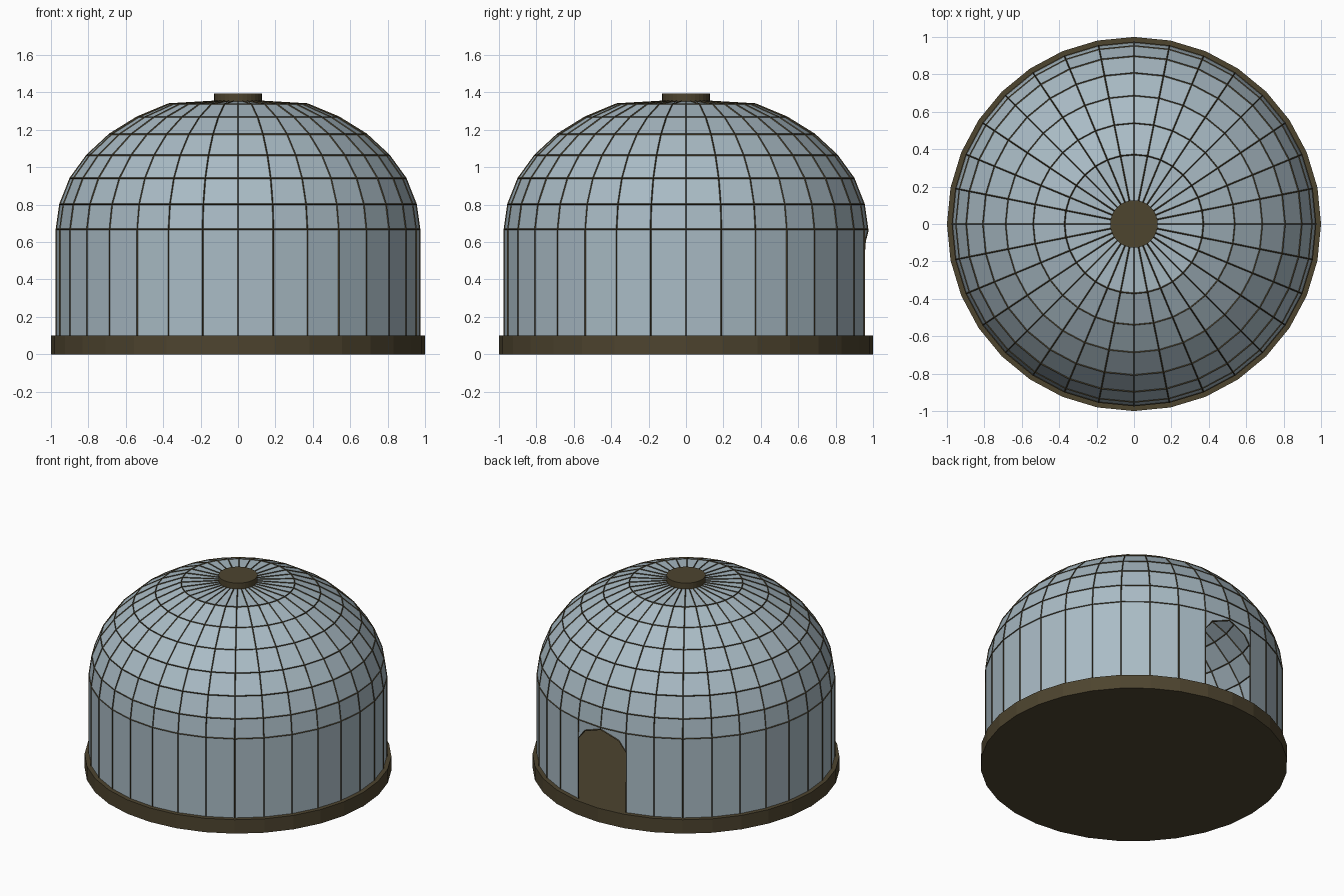
import bpy, bmesh
from math import sin, cos, pi

if "Cube" in bpy.data.objects:
    bpy.data.objects.remove(bpy.data.objects["Cube"])

SEG = 32
R = 0.97


def material(name, rgb):
    m = bpy.data.materials.new(name)
    m.diffuse_color = (*rgb, 1)
    m.use_nodes = True
    m.node_tree.nodes["Principled BSDF"].inputs["Base Color"].default_value = m.diffuse_color
    return m


glass = material("pale_glass", (0.40, 0.50, 0.56))
bronze = material("dark_bronze", (0.075, 0.058, 0.028))


def disc(name, radius, z0, z1):
    bpy.ops.mesh.primitive_cylinder_add(vertices=SEG, radius=radius, depth=z1 - z0,
                                        location=(0, 0, (z0 + z1) / 2))
    ob = bpy.context.object
    ob.name = name
    ob.data.materials.append(bronze)


def dome_mesh():
    # Wall and dome rings as (radius, height)
    profile = [(R, 0.09), (R, 0.668), (0.951, 0.802), (0.896, 0.941), (0.807, 1.064),
               (0.686, 1.176), (0.539, 1.267), (0.371, 1.337), (0.10, 1.353)]
    bm = bmesh.new()
    rings = [[bm.verts.new((r * cos(2 * pi * i / SEG), r * sin(2 * pi * i / SEG), z))
              for i in range(SEG)] for r, z in profile]
    back = SEG // 4
    for k in range(len(rings) - 1):
        for i in range(SEG):
            if k == 0 and i in (back - 1, back):
                continue  # doorway panels
            j = (i + 1) % SEG
            bm.faces.new((rings[k][i], rings[k][j], rings[k + 1][j], rings[k + 1][i]))

    # Arched panels above the doorway at the back
    mid, top = rings[0][back].co, rings[1]
    crown = bm.verts.new((0, mid.y, 0.655))
    for side in (-1, 1):
        edge = rings[0][back + side].co
        shoulder = mid.lerp(edge, 0.71)
        spring = bm.verts.new((edge.x, edge.y, 0.535))
        corner = bm.verts.new((shoulder.x, shoulder.y, 0.605))
        loop = [spring, corner, crown, top[back], top[back + side]]
        bm.faces.new(loop if side < 0 else loop[::-1])
    bmesh.ops.recalc_face_normals(bm, faces=bm.faces)
    me = bpy.data.meshes.new("dome")
    bm.to_mesh(me)
    bm.free()
    return me


def dome_object(name, mat):
    ob = bpy.data.objects.new(name, dome_mesh())
    ob.data.materials.append(mat)
    bpy.context.collection.objects.link(ob)
    return ob


# Base plate and top cap
disc("base_plate", 1.0, 0.0, 0.1)
disc("top_cap", 0.127, 1.34, 1.395)

# Glass shell and the thin bars along its edges
dome_object("glass_dome", glass)
bars = dome_object("glazing_bars", bronze)
wire = bars.modifiers.new("bars", 'WIREFRAME')
wire.thickness = 0.01
wire.offset = 0
wire.use_boundary = True
wire.use_even_offset = False
